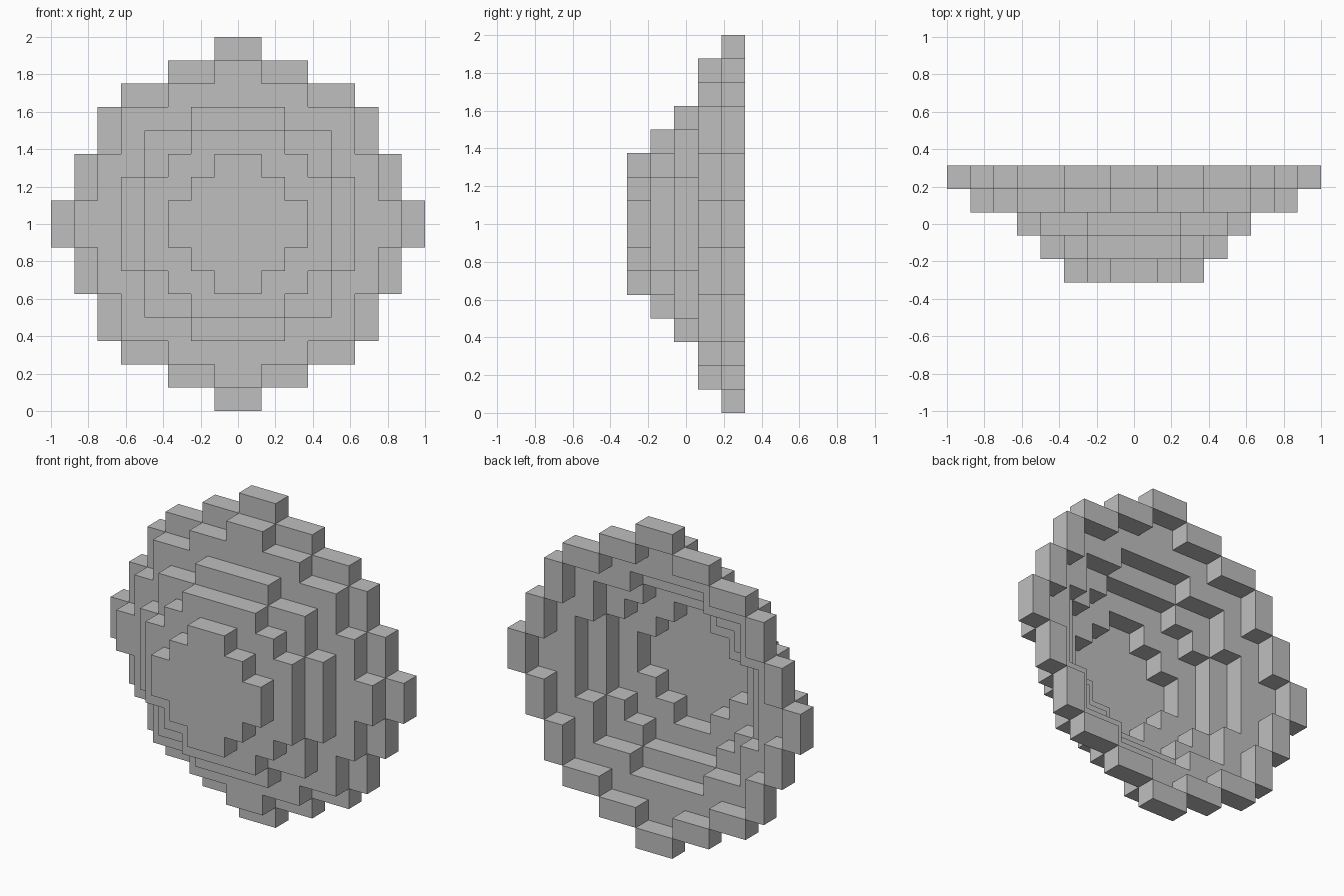
import bpy
import bmesh
from mathutils import Vector

if "Cube" in bpy.data.objects:
    bpy.data.objects.remove(bpy.data.objects["Cube"], do_unlink=True)

UNIT = 0.125   # edge of one block
DEPTH = 5      # number of layers, front to back

grey = bpy.data.materials.new("plain_grey")
grey.use_nodes = True
COLOUR = (0.52, 0.52, 0.52, 1.0)
grey.diffuse_color = COLOUR
grey.node_tree.nodes["Principled BSDF"].inputs["Base Color"].default_value = COLOUR

# Half width of each row of blocks, from the middle row outwards
LAYERS = [
    ("front_cap", [3, 2, 1]),
    ("inner_ring", [4, 4, 3, 2]),
    ("middle_ring", [5, 5, 4, 4, 2]),
    ("wide_ring", [7, 6, 6, 5, 5, 3, 1]),
    ("back_rim", [8, 7, 7, 6, 6, 5, 3, 1]),
]


def disc(half_widths):
    """Mirror one quarter of a stepped disc into a set of block columns."""
    cells = set()
    for row, width in enumerate(half_widths):
        for col in range(width):
            for c in (col, -1 - col):
                for r in (row, -1 - row):
                    cells.add((c, r))
    return cells


def build_layer(name, cells, index):
    """Skin the outside of one layer of blocks."""
    bm = bmesh.new()
    y = (index + 0.5 - DEPTH / 2) * UNIT
    for col, row in cells:
        centre = Vector(((col + 0.5) * UNIT, y, 1 + (row + 0.5) * UNIT))
        for axis in range(3):
            for sign in (-1, 1):
                step = Vector((0, 0, 0))
                step[axis] = sign
                if axis != 1 and (col + int(step.x), row + int(step.z)) in cells:
                    continue
                u = Vector((0, 0, 0))
                u[(axis + 1) % 3] = 1
                v = step.cross(u)
                corners = (-u - v, u - v, u + v, v - u)
                bm.faces.new([bm.verts.new(centre + (step + k) * UNIT / 2)
                              for k in corners])
    bmesh.ops.remove_doubles(bm, verts=bm.verts[:], dist=UNIT / 100)
    # Merge the flat block faces into clean panels
    bmesh.ops.dissolve_limit(bm, angle_limit=0.02, verts=bm.verts[:], edges=bm.edges[:])
    mesh = bpy.data.meshes.new(name)
    bm.to_mesh(mesh)
    bm.free()
    mesh.materials.append(grey)
    obj = bpy.data.objects.new(name, mesh)
    bpy.context.collection.objects.link(obj)


# Each ring stops where the next layer forward begins, leaving a hollow bowl
previous = set()
for i, (name, half_widths) in enumerate(LAYERS):
    current = disc(half_widths)
    build_layer(name, current - previous, i)
    previous = current
